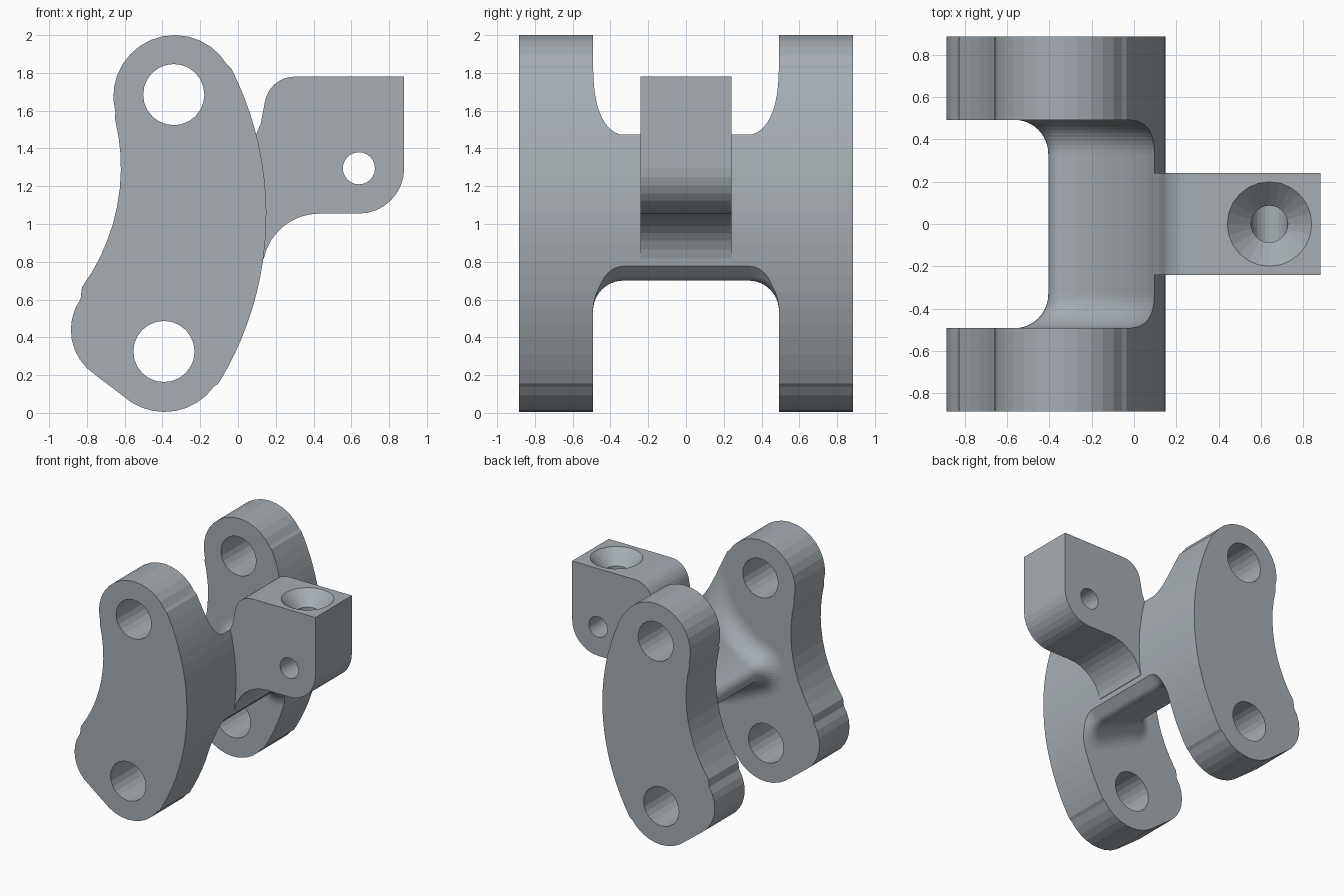
import bpy, bmesh
from math import cos, sin, radians, sqrt

if "Cube" in bpy.data.objects:
    bpy.data.objects.remove(bpy.data.objects["Cube"])

steel = bpy.data.materials.new("grey_steel")
steel.use_nodes = True
steel.diffuse_color = (0.38, 0.42, 0.45, 1)
steel.node_tree.nodes["Principled BSDF"].inputs["Base Color"].default_value = steel.diffuse_color


def arc(cx, cz, r, a0, a1, n=10):
    """Points on a circle in the XZ plane, angles in degrees."""
    angles = [radians(a0 + (a1 - a0) * i / n) for i in range(n + 1)]
    return [(cx + r * cos(a), cz + r * sin(a)) for a in angles]


def loft(name, sections):
    """Solid through (y, outline) sections with equal point counts."""
    bm = bmesh.new()
    rings = [[bm.verts.new((x, y, z)) for x, z in pts] for y, pts in sections]
    n = len(rings[0])
    for a, b in zip(rings, rings[1:]):
        for i in range(n):
            j = (i + 1) % n
            bm.faces.new((a[i], a[j], b[j], b[i]))
    bm.faces.new(rings[0])
    bm.faces.new(rings[-1])
    bmesh.ops.recalc_face_normals(bm, faces=bm.faces)
    mesh = bpy.data.meshes.new(name)
    bm.to_mesh(mesh)
    bm.free()
    ob = bpy.data.objects.new(name, mesh)
    bpy.context.collection.objects.link(ob)
    mesh.materials.append(steel)
    return ob


def prism(name, pts, y0, y1):
    return loft(name, [(y0, pts), (y1, pts)])


def boolean(ob, cutter, operation):
    """Apply a boolean and discard the cutter."""
    cutter.hide_render = True
    mod = ob.modifiers.new("cut", 'BOOLEAN')
    mod.operation, mod.solver, mod.object = operation, 'EXACT', cutter
    bpy.context.view_layer.objects.active = ob
    bpy.ops.object.modifier_apply(modifier=mod.name)
    bpy.data.objects.remove(cutter)


def cross_hole(ob, x, z, r):
    boolean(ob, prism("hole_cutter", arc(x, z, r, 0, 345, 23), -1.2, 1.2), 'DIFFERENCE')


# Side plates: curved link outline with two pin holes
plate_outline = (arc(-1.555, 1.05, 1.705, -31.6, 27, 20)
                 + arc(-0.335, 1.675, 0.325, 31, 195, 14)
                 + arc(-1.70, 1.30, 1.08, 14, -36, 10)
                 + arc(-0.60, 0.44, 0.285, 145, 237, 8)
                 + arc(-0.39, 0.33, 0.325, 237, 324, 8))
for name, y0, y1 in (("front_plate", -0.885, -0.492), ("back_plate", 0.492, 0.885)):
    plate = prism(name, plate_outline, y0, y1)
    cross_hole(plate, -0.34, 1.685, 0.162)
    cross_hole(plate, -0.392, 0.325, 0.162)


# Web between the plates, flaring into them with a round fillet
def web_section(d):
    return (arc(-0.59, 1.69, 0.72 - d, 20, -70.8, 24)
            + arc(-0.33, 0.939, 0.075 + d, 114, 244.9, 12)
            + arc(0.02, 0.775, 0.075 + d, 248, 315, 8)
            + [(0.5, 1.15), (0.5, 1.9)])


FILLET, INNER = 0.16, 0.492
half = []
for i in range(13):
    t = radians(90 * i / 12)
    half.append((INNER - FILLET + FILLET * sin(t), FILLET * (1 - cos(t))))
stations = [(-y, d) for y, d in reversed(half)] + half
web = loft("web", [(y, web_section(d)) for y, d in stations])
boolean(web, prism("web_trim", plate_outline, -0.7, 0.7), 'INTERSECT')

# Lug block projecting from the web
lug_outline = ([(0.88, 1.78)]
               + arc(0.30, 1.62, 0.16, 90, 172, 8)
               + [(0.12, 1.53), (0.09, 1.46), (0.06, 1.3), (0.05, 0.9), (0.11, 0.81)]
               + arc(0.43, 0.755, 0.30, 168, 90, 8)
               + arc(0.64, 1.295, 0.24, 270, 360, 8))
lug = prism("lug_block", lug_outline, -0.24, 0.24)
cross_hole(lug, 0.64, 1.295, 0.085)

# Countersunk hole from the top of the lug down to its cross hole
bm = bmesh.new()
rings = []
for z, r in ((1.80, 0.22), (1.67, 0.087), (1.295, 0.087)):
    rings.append([bm.verts.new((x, y, z)) for x, y in arc(0.64, 0, r, 0, 345, 23)])
for a, b in zip(rings, rings[1:]):
    for i in range(24):
        j = (i + 1) % 24
        bm.faces.new((a[i], a[j], b[j], b[i]))
bm.faces.new(rings[0])
bm.faces.new(rings[-1])
bmesh.ops.recalc_face_normals(bm, faces=bm.faces)
mesh = bpy.data.meshes.new("countersink_cutter")
bm.to_mesh(mesh)
bm.free()
mesh.materials.append(steel)
cutter = bpy.data.objects.new("countersink_cutter", mesh)
bpy.context.collection.objects.link(cutter)
boolean(lug, cutter, 'DIFFERENCE')
